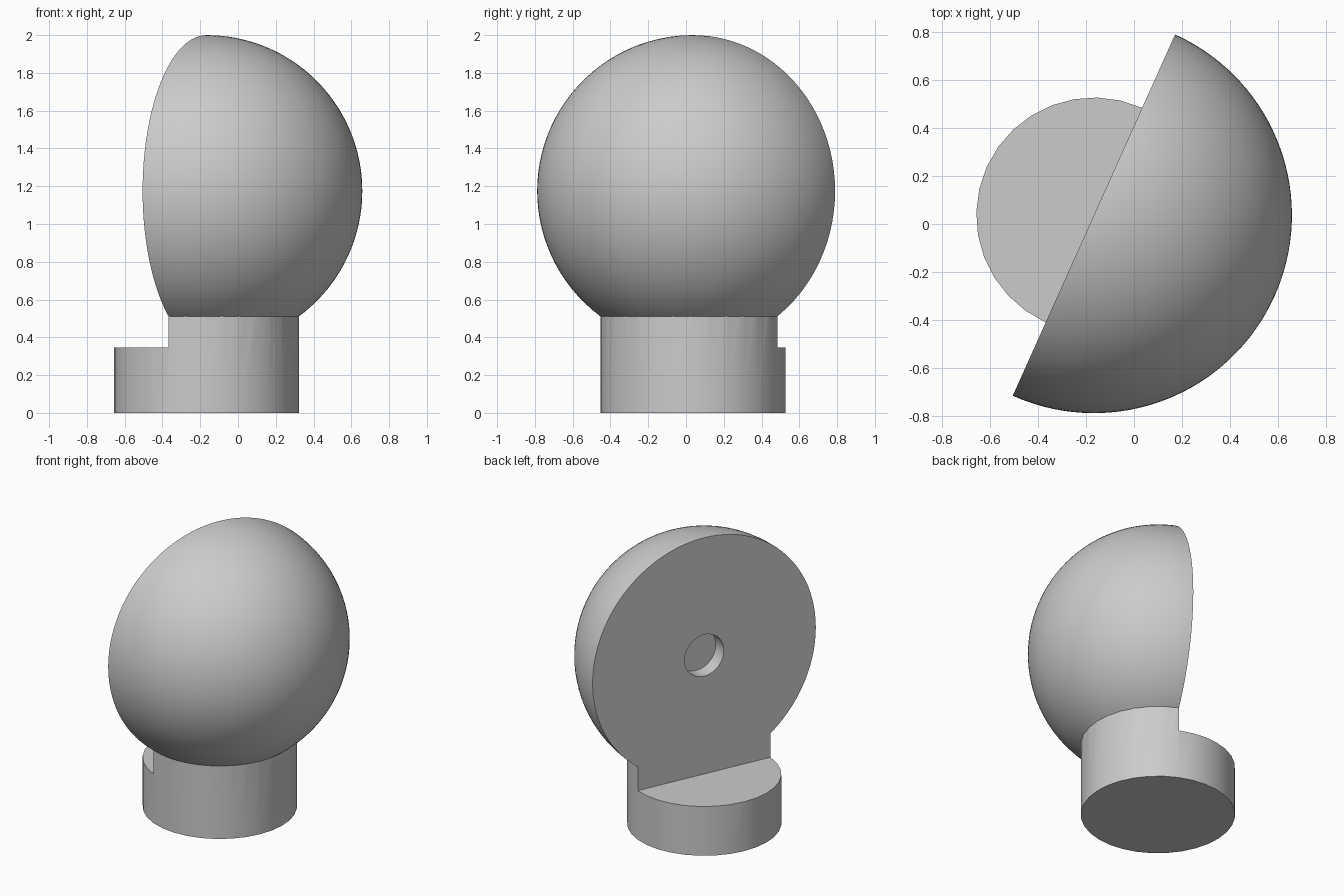
import bpy
import math
from mathutils import Matrix, Vector

if "Cube" in bpy.data.objects:
    bpy.data.objects.remove(bpy.data.objects["Cube"], do_unlink=True)

CX, CY = -0.167, 0.037       # shared axis of ball and base
BALL_R, BALL_Z = 0.825, 1.175
BASE_R, BASE_TOP = 0.49, 0.345
CUT_ANGLE = math.radians(155.8)   # direction the flat face looks
normal = Vector((math.cos(CUT_ANGLE), math.sin(CUT_ANGLE), 0))
turn = Matrix.Rotation(CUT_ANGLE, 4, "Z")
lay_down = turn @ Matrix.Rotation(math.pi / 2, 4, "Y")   # local z -> normal
ball_centre = Vector((CX, CY, BALL_Z))

grey = bpy.data.materials.new("light grey")
grey.use_nodes = True
colour = (0.6, 0.6, 0.6, 1)
grey.diffuse_color = colour
grey.node_tree.nodes["Principled BSDF"].inputs["Base Color"].default_value = colour


def finish(name, matrix):
    """Name the new primitive, place it and bake its transform."""
    obj = bpy.context.object
    obj.name = name
    obj.data.transform(matrix)
    obj.data.materials.append(grey)
    return obj


def cylinder(name, radius, depth, matrix, sides):
    bpy.ops.mesh.primitive_cylinder_add(vertices=sides, radius=radius, depth=depth)
    return finish(name, matrix)


def combine(target, tool, operation):
    """Apply a boolean and discard the tool."""
    tool.hide_render = True
    mod = target.modifiers.new(operation.lower(), "BOOLEAN")
    mod.operation = operation
    mod.solver = "EXACT"
    mod.object = tool
    bpy.context.view_layer.objects.active = target
    bpy.ops.object.modifier_apply(modifier=mod.name)
    bpy.data.objects.remove(tool, do_unlink=True)


# Ball, its poles along the flat face's normal
bpy.ops.mesh.primitive_uv_sphere_add(segments=96, ring_count=65, radius=BALL_R)
body = finish("half_ball_on_base", Matrix.Translation(ball_centre) @ lay_down)

# Round base reaching up into the ball
neck_height = 0.7
base = cylinder("base", BASE_R, neck_height,
                Matrix.Translation((CX, CY, neck_height / 2)) @ turn, 32)
combine(body, base, "UNION")

# Slice off half the ball and neck, leaving a step on the base
bpy.ops.mesh.primitive_cube_add(size=2)
slicer = finish("slicer", Matrix.Translation(
    Vector((CX, CY, BASE_TOP + 1)) + normal) @ turn)
combine(body, slicer, "DIFFERENCE")

# Shallow round socket in the middle of the flat face
socket = cylinder("socket", 0.145, 0.2,
                  Matrix.Translation(ball_centre) @ lay_down, 48)
combine(body, socket, "DIFFERENCE")

# Smooth curves with crisp edges
bpy.ops.object.select_all(action="DESELECT")
body.select_set(True)
bpy.context.view_layer.objects.active = body
bpy.ops.object.shade_smooth_by_angle(angle=math.radians(30))
